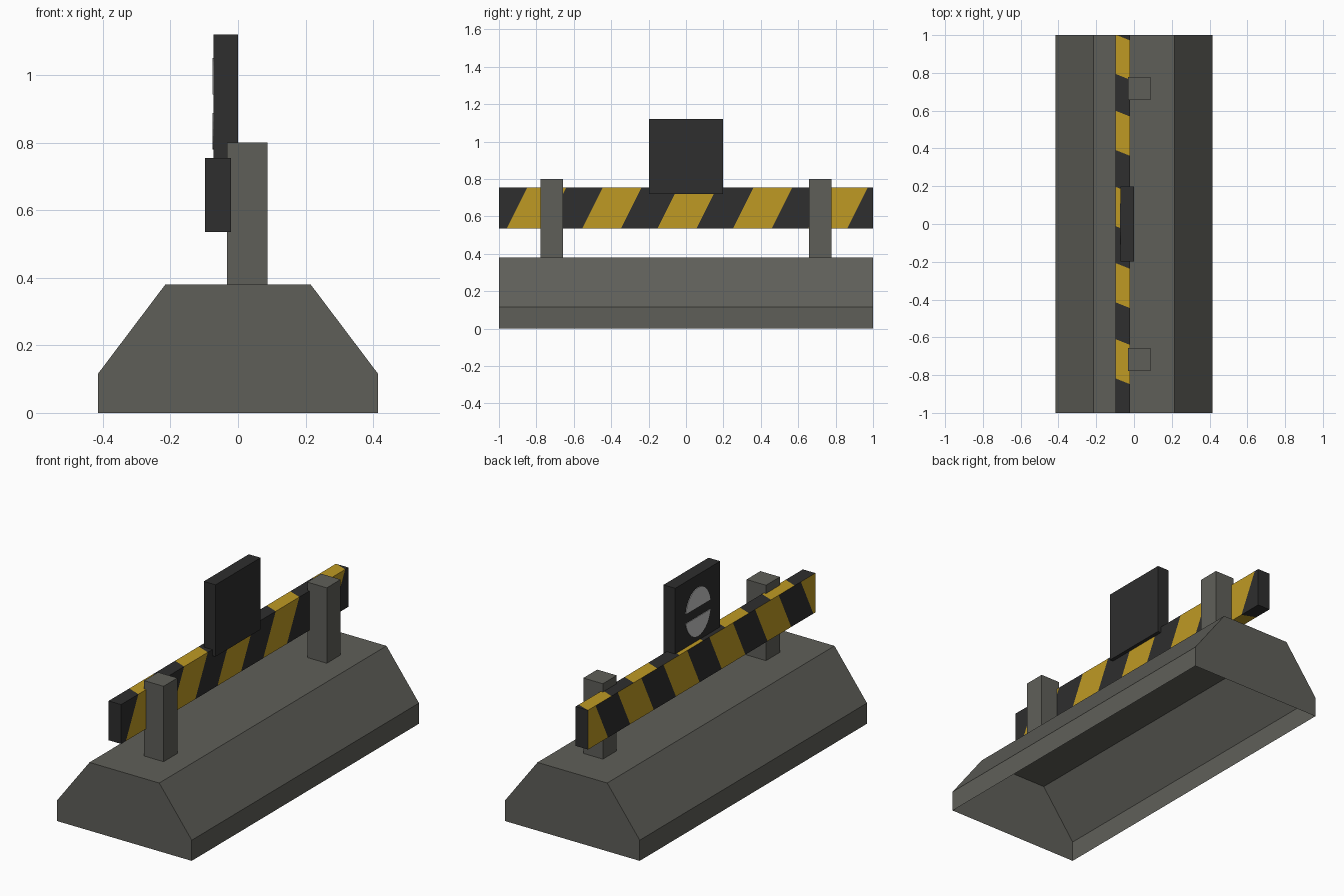
import bpy, bmesh, math
from mathutils import Vector

if "Cube" in bpy.data.objects:
    bpy.data.objects.remove(bpy.data.objects["Cube"])


def material(name, rgb):
    m = bpy.data.materials.new(name)
    lin = [((c / 255 + 0.055) / 1.055) ** 2.4 for c in rgb]
    m.diffuse_color = (*lin, 1)
    m.use_nodes = True
    m.node_tree.nodes["Principled BSDF"].inputs["Base Color"].default_value = m.diffuse_color
    return m


CONCRETE = material("concrete grey", (95, 95, 89))
BLACK = material("matt black", (46, 46, 46))
YELLOW = material("warning yellow", (191, 154, 36))
LIGHT = material("light grey", (198, 198, 198))


def add_object(name, bm, *mats):
    mesh = bpy.data.meshes.new(name)
    bm.to_mesh(mesh)
    bm.free()
    for m in mats:
        mesh.materials.append(m)
    ob = bpy.data.objects.new(name, mesh)
    bpy.context.collection.objects.link(ob)
    return ob


def box_mesh(lo, hi):
    bm = bmesh.new()
    bmesh.ops.create_cube(bm, size=1)
    for v in bm.verts:
        v.co = [(a + b) / 2 + c * (b - a) for a, b, c in zip(lo, hi, v.co)]
    bm.normal_update()
    return bm


def prism(outline, axis_vec):
    """Extrude a flat outline along a vector."""
    bm = bmesh.new()
    face = bm.faces.new([bm.verts.new(p) for p in outline])
    out = bmesh.ops.extrude_face_region(bm, geom=[face], use_keep_orig=True)
    moved = [g for g in out["geom"] if isinstance(g, bmesh.types.BMVert)]
    bmesh.ops.translate(bm, verts=moved, vec=axis_vec)
    bmesh.ops.recalc_face_normals(bm, faces=bm.faces)
    return bm


# Barrier base: sloped hollow shell, open underneath
half = [(0.415, 0), (0.415, 0.115), (0.215, 0.38)]
profile = half + [(-x, z) for x, z in reversed(half)]
bm = prism([(x, -1, z) for x, z in profile], (0, 2, 0))
bm.normal_update()
bottom = [f for f in bm.faces if f.normal.z < -0.9]
bmesh.ops.delete(bm, geom=bottom, context='FACES_ONLY')
add_object("barrier_base", bm, CONCRETE)

# Two posts
for name, y in (("front_post", -0.718), ("back_post", 0.718)):
    add_object(name, box_mesh((-0.033, y - 0.061, 0.38), (0.087, y + 0.061, 0.80)), CONCRETE)

# Striped board: long faces are cut along slanted planes and coloured by stripe
START, WIDTH, PERIOD = -0.848, 0.208, 0.403
SLANT = Vector((0.4, 1, -0.5))
ORIGIN = Vector((-0.02, 0, 0.755))
bm = box_mesh((-0.097, -1, 0.535), (-0.02, 1, 0.754))
for d in (Vector((1, 0, 0)), Vector((-1, 0, 0)), Vector((0, 0, 1)), Vector((0, 0, -1))):
    offset = 0.14 if d.x < 0 else 0
    for k in range(-1, 6):
        for edge in (0, WIDTH):
            bm.normal_update()
            faces = [f for f in bm.faces if f.normal.dot(d) > 0.9]
            edges = {e for f in faces for e in f.edges}
            verts = {v for f in faces for v in f.verts}
            cut = ORIGIN + Vector((0, START + offset + k * PERIOD + edge, 0))
            bmesh.ops.bisect_plane(bm, geom=list(verts) + list(edges) + faces,
                                   plane_co=cut, plane_no=SLANT)
bm.normal_update()
for f in bm.faces:
    offset = 0.14 if f.normal.x < -0.9 else 0
    s = SLANT.dot(f.calc_center_median() - ORIGIN) - START - offset
    f.material_index = int(abs(f.normal.y) < 0.5 and s % PERIOD < WIDTH)
add_object("striped_board", bm, BLACK, YELLOW)

# Sign panel
add_object("sign_panel", box_mesh((-0.072, -0.198, 0.72), (0, 0.198, 1.12)), BLACK)

# Round sign marking: two disc halves split by a dark bar
for name, side in (("upper_sign_disc", 1), ("lower_sign_disc", -1)):
    a0, n = math.asin(0.2), 14
    angles = [a0 + (math.pi - 2 * a0) * i / n for i in range(n + 1)]
    outline = [(-0.072, 0.11 * math.cos(a), 0.915 + side * 0.135 * math.sin(a)) for a in angles]
    add_object(name, prism(outline, (-0.003, 0, 0)), LIGHT)
